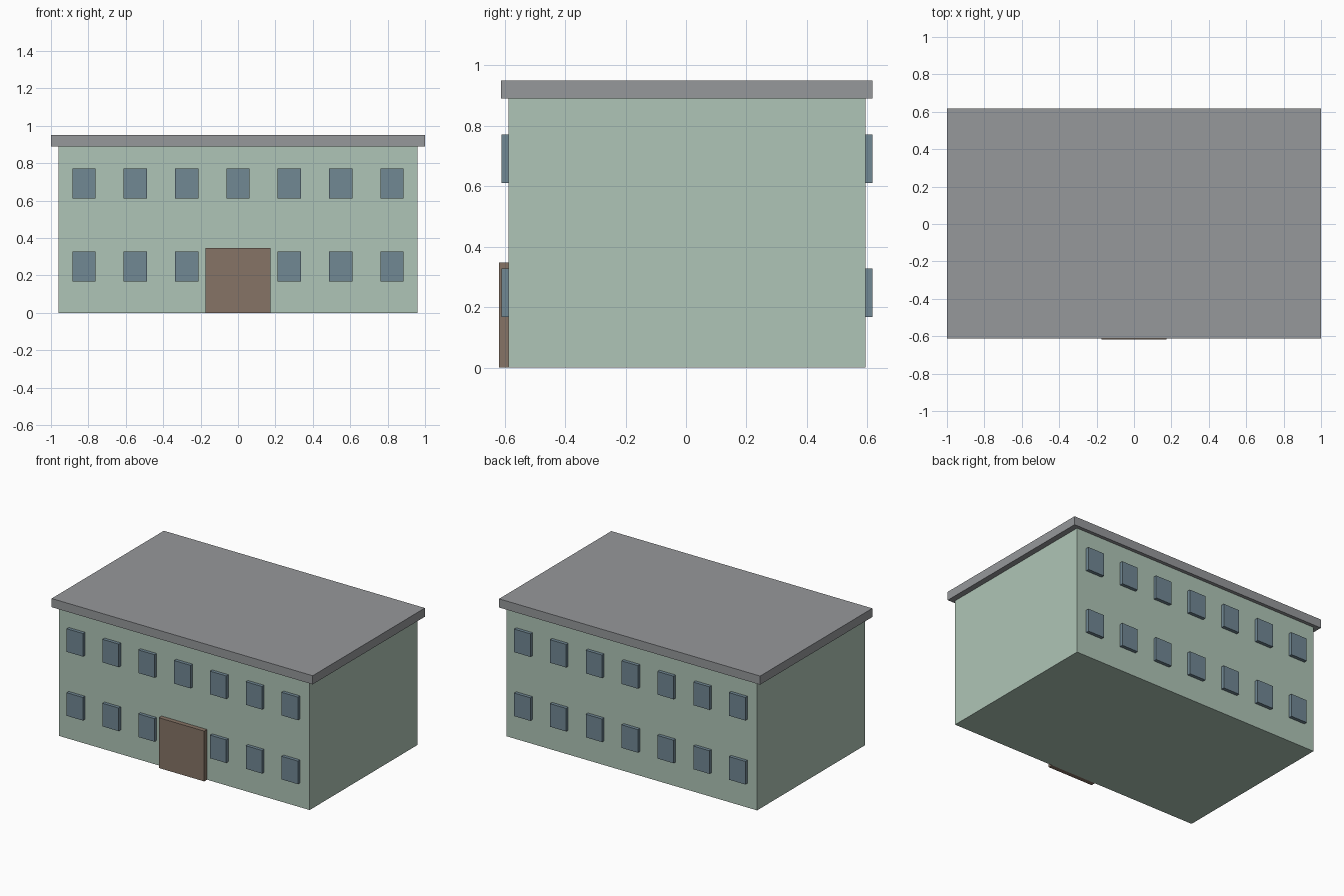
import bpy

cube = bpy.data.objects.get("Cube")
if cube:
    bpy.data.objects.remove(cube, do_unlink=True)


def linear(c):
    c /= 255
    return c / 12.92 if c <= 0.04045 else ((c + 0.055) / 1.055) ** 2.4


def material(name, r, g, b):
    mat = bpy.data.materials.new(name)
    mat.use_nodes = True
    colour = (linear(r), linear(g), linear(b), 1)
    mat.diffuse_color = colour
    mat.node_tree.nodes["Principled BSDF"].inputs["Base Color"].default_value = colour
    return mat


def box(name, mat, low, high):
    """Axis-aligned box between two corners."""
    bpy.ops.mesh.primitive_cube_add(size=1)
    obj = bpy.context.object
    obj.name = name
    obj.location = [(a + b) / 2 for a, b in zip(low, high)]
    obj.scale = [b - a for a, b in zip(low, high)]
    bpy.ops.object.transform_apply(location=False, rotation=False, scale=True)
    obj.data.materials.append(mat)
    return obj


wall_green = material("pale green", 175, 197, 183)
roof_grey = material("roof grey", 150, 152, 155)
glass_blue = material("slate blue", 113, 136, 148)
door_brown = material("door brown", 134, 116, 102)

FRONT, BACK = -0.587, 0.593
COLUMNS, SPACING = 7, 0.2745
WINDOW_W, WINDOW_H, WINDOW_D = 0.124, 0.16, 0.023

# Main block and overhanging flat roof
box("walls", wall_green, (-0.96, FRONT, 0), (0.96, BACK, 0.89))
box("roof", roof_grey, (-1, -0.611, 0.89), (1, 0.617, 0.95))

# Entrance door
box("front_door", door_brown, (-0.174, -0.618, 0), (0.174, FRONT, 0.348))

# Two rows of windows on front and back
for side, y0, y1 in (("front", FRONT - WINDOW_D, FRONT), ("back", BACK, BACK + WINDOW_D)):
    for floor, z in (("lower", 0.168), ("upper", 0.611)):
        for i in range(COLUMNS):
            # The door takes the middle place at ground level
            if side == "front" and floor == "lower" and i == COLUMNS // 2:
                continue
            x = (i - COLUMNS // 2) * SPACING
            box(f"{side}_{floor}_window_{i + 1}", glass_blue,
                (x - WINDOW_W / 2, y0, z), (x + WINDOW_W / 2, y1, z + WINDOW_H))
